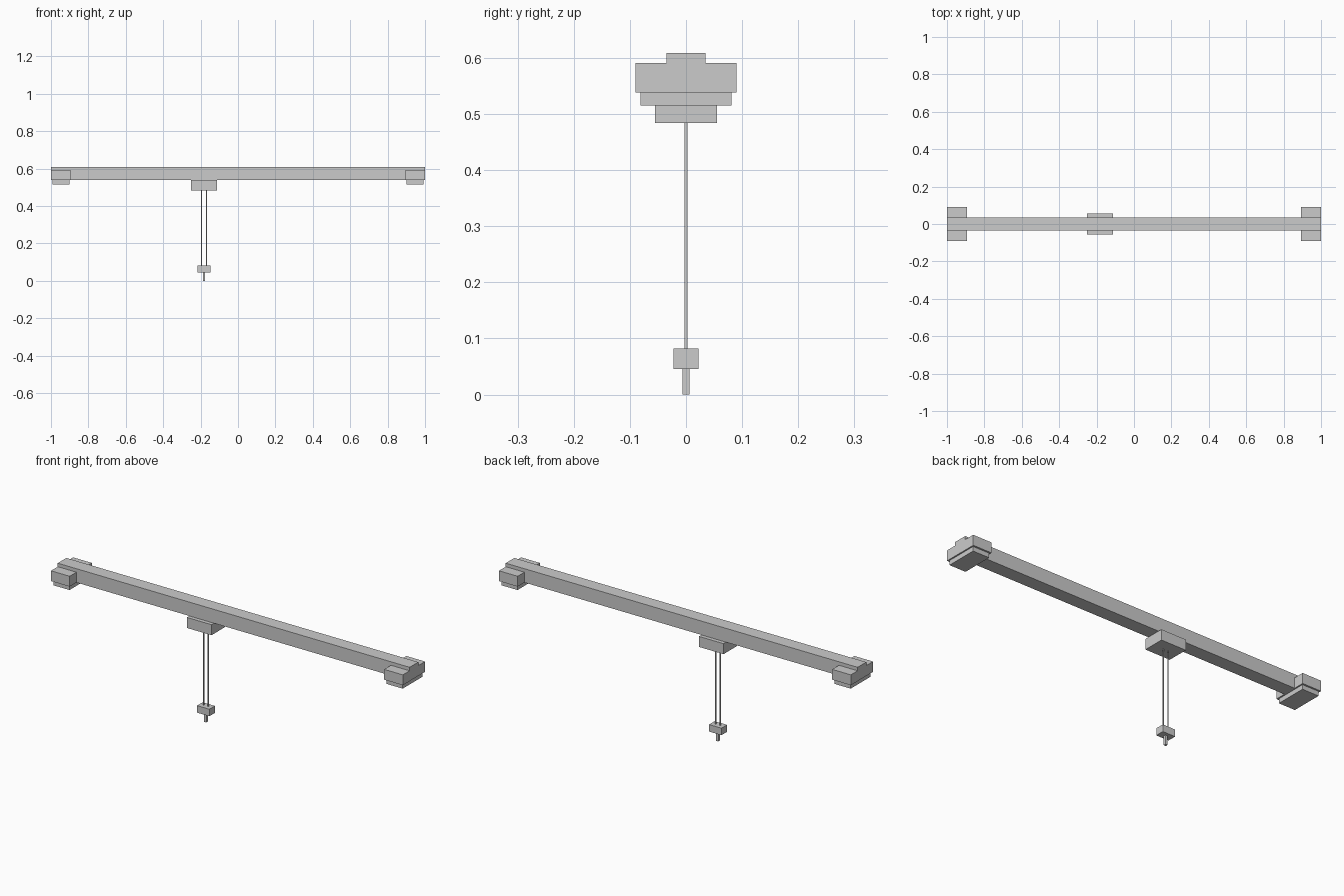
import bpy

default = bpy.data.objects.get("Cube")
if default:
    bpy.data.objects.remove(default, do_unlink=True)

GREY = (0.6, 0.6, 0.6, 1.0)
steel = bpy.data.materials.new("steel_grey")
steel.use_nodes = True
steel.diffuse_color = GREY
steel.node_tree.nodes["Principled BSDF"].inputs["Base Color"].default_value = GREY


def box(name, x, width, depth, bottom, top):
    """Box centred on y = 0, placed by its x centre and its z range."""
    bpy.ops.mesh.primitive_cube_add(size=1, location=(x, 0, (bottom + top) / 2))
    part = bpy.context.object
    part.name = name
    part.scale = (width, depth, top - bottom)
    bpy.ops.object.transform_apply(location=False, rotation=False, scale=True)
    part.data.materials.append(steel)
    return part


RAIL = 0.538      # underside of the bridge beam
TROLLEY = 0.484   # underside of the trolley
BLOCK = 0.082     # top of the hook block
HOIST_X = -0.182

# Bridge beam
box("bridge_beam", 0, 2.0, 0.07, RAIL, 0.609)

# End trucks with their lower wheel housings
for side, sign in (("left", 1), ("right", -1)):
    box(side + "_end_truck", sign * 0.947, 0.106, 0.18, RAIL, 0.591)
    box(side + "_wheel_housing", sign * 0.947, 0.092, 0.162, 0.515, RAIL)

# Trolley, twin cables, hook block and hook
box("trolley", HOIST_X, 0.14, 0.11, TROLLEY, RAIL)
for side, sign in (("left", 1), ("right", -1)):
    box(side + "_cable", HOIST_X + sign * 0.0135, 0.0045, 0.0045, BLOCK, TROLLEY)
box("hook_block", HOIST_X, 0.07, 0.045, 0.046, BLOCK)
box("hook", HOIST_X, 0.0125, 0.0125, 0, 0.046)
